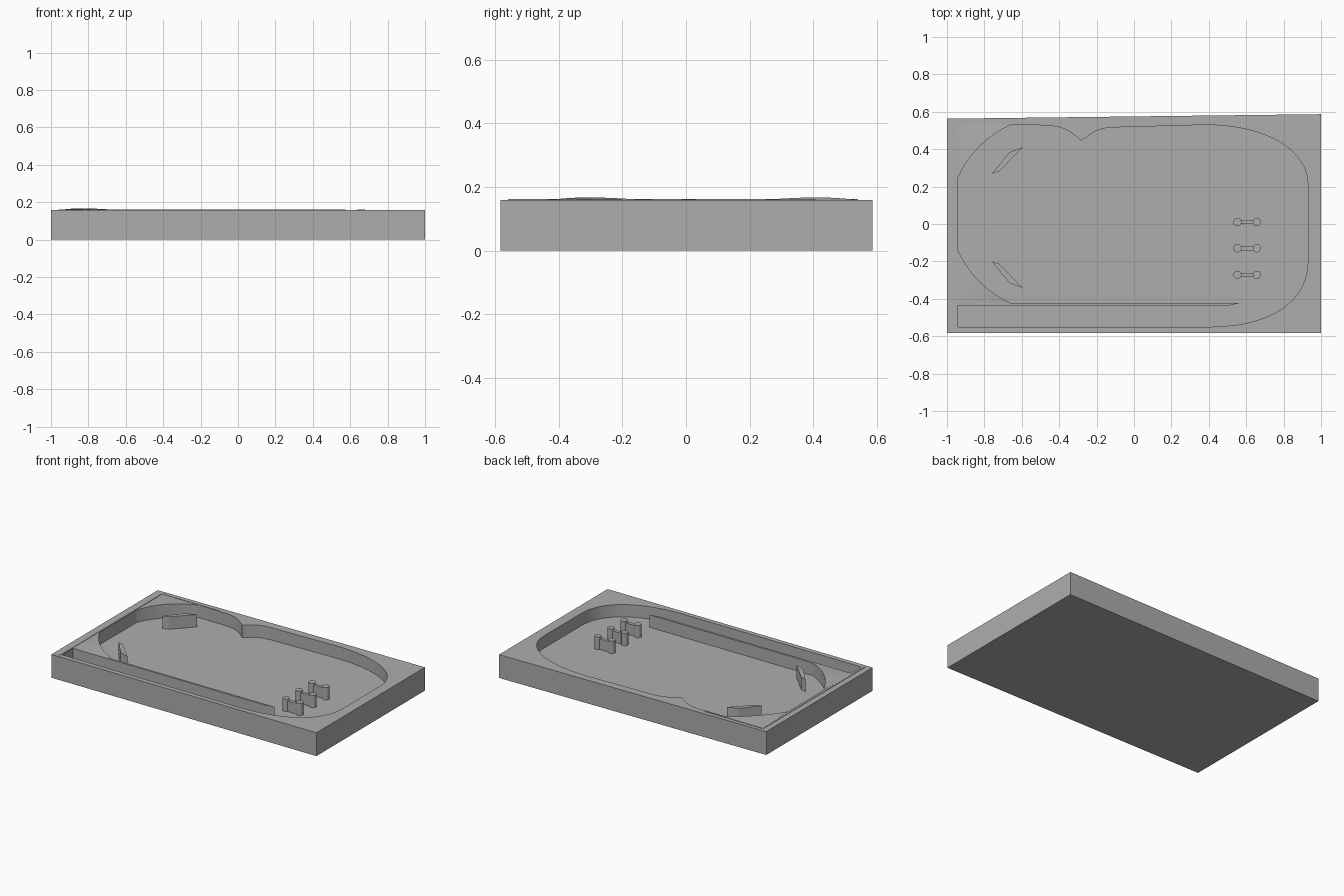
import bpy, bmesh, math
from mathutils import Vector
from mathutils.geometry import interpolate_bezier

cube = bpy.data.objects.get("Cube")
if cube:
    bpy.data.objects.remove(cube, do_unlink=True)

grey = bpy.data.materials.new("plain grey")
grey.use_nodes = True
grey.diffuse_color = (0.42, 0.42, 0.42, 1)
grey.node_tree.nodes["Principled BSDF"].inputs["Base Color"].default_value = (0.42, 0.42, 0.42, 1)

FLOOR = 0.075   # playfield height
TOP = 0.16      # rim height


def finish(name, bm):
    bmesh.ops.recalc_face_normals(bm, faces=bm.faces)
    mesh = bpy.data.meshes.new(name)
    bm.to_mesh(mesh)
    bm.free()
    mesh.materials.append(grey)
    obj = bpy.data.objects.new(name, mesh)
    bpy.context.collection.objects.link(obj)
    return obj


def prism(name, outline, z0, z1):
    bm = bmesh.new()
    base = bm.faces.new([bm.verts.new((x, y, z0)) for x, y in outline])
    side = bmesh.ops.extrude_face_region(bm, geom=[base], use_keep_orig=True)
    moved = [g for g in side["geom"] if isinstance(g, bmesh.types.BMVert)]
    bmesh.ops.translate(bm, verts=moved, vec=(0, 0, z1 - z0))
    return finish(name, bm)


def curve(a, b, c, d, n=14):
    pts = interpolate_bezier(*[Vector((*p, 0)) for p in (a, b, c, d)], n)
    return [(p.x, p.y) for p in pts]


def smooth(obj):
    bpy.ops.object.select_all(action="DESELECT")
    obj.select_set(True)
    bpy.context.view_layer.objects.active = obj
    bpy.ops.object.shade_smooth_by_angle(angle=math.radians(30))


# Tray body with the rounded pocket cut into it
tray = prism("tray", [(-1, -0.583), (1, -0.583), (1, 0.587), (-1, 0.563)], 0, TOP - 0.001)
pocket = [(-0.94, -0.55)]
pocket += curve((0.4, -0.55), (0.72, -0.55), (0.93, -0.42), (0.93, -0.2))
pocket += curve((0.93, 0.21), (0.93, 0.4), (0.7, 0.53), (0.38, 0.53))
pocket += curve((-0.12, 0.516), (-0.21, 0.51), (-0.23, 0.48), (-0.28, 0.445), 8)
pocket += curve((-0.28, 0.445), (-0.34, 0.49), (-0.36, 0.528), (-0.5, 0.528), 8)[1:]
pocket += [(-0.94, 0.528)]
cutter = prism("pocket_cutter", pocket, FLOOR, 0.3)
cutter.hide_render = True
cut = tray.modifiers.new("pocket", "BOOLEAN")
cut.operation = "DIFFERENCE"
cut.solver = "EXACT"
cut.object = cutter
bpy.context.view_layer.objects.active = tray
bpy.ops.object.modifier_apply(modifier=cut.name)
bpy.data.objects.remove(cutter, do_unlink=True)
smooth(tray)


# Filled corners with a curved face and a slightly domed edge
def corner(name, cy, s):
    def at(x, y):
        return (x, cy + s * y)
    arc = curve(at(-0.94, 0.217), at(-0.89, 0.33), at(-0.79, 0.44), at(-0.66, 0.496), 12)
    bm = bmesh.new()
    heights = [TOP + 0.007 * math.sin(math.pi * i / (len(arc) - 1)) for i in range(len(arc))]
    back = at(-0.945, 0.5)
    low = [bm.verts.new((x, y, FLOOR - 0.01)) for x, y in [back] + arc]
    high = [bm.verts.new((*p, z)) for p, z in zip([back] + arc, [TOP] + heights)]
    n = len(low)
    for i in range(n):
        j = (i + 1) % n
        bm.faces.new((low[i], low[j], high[j], high[i]))
    for i in range(1, n - 1):
        bm.faces.new((high[0], high[i], high[i + 1]))
    bm.faces.new(low)
    smooth(finish(name, bm))


corner("back_corner", 0.033, 1)
corner("front_corner", 0.075, -1)

# Launch lane wall with a tapered end
prism("lane_wall", [(-0.945, -0.436), (0.51, -0.436), (0.57, -0.422), (-0.945, -0.422)],
      FLOOR - 0.01, TOP)

# Angled deflectors, mirrored front to back
blade = [(-0.76, 0.235), (-0.72, 0.247), (-0.595, 0.376), (-0.665, 0.35)]
for name, s in (("back_deflector", 1), ("front_deflector", -1)):
    prism(name, [(x, 0.034 + s * y) for x, y in blade], FLOOR - 0.01, TOP)

# Three pairs of posts joined by bars
for i, y in enumerate((0.01, -0.13, -0.272)):
    for side, x in (("right", 0.553), ("left", 0.657)):
        ring = [(x + 0.022 * math.cos(a * math.tau / 24), y + 0.022 * math.sin(a * math.tau / 24))
                for a in range(24)]
        smooth(prism(f"{side}_post_{i + 1}", ring, FLOOR - 0.01, TOP))
    prism(f"post_bar_{i + 1}", [(0.555, y - 0.011), (0.655, y - 0.011),
                                (0.655, y + 0.011), (0.555, y + 0.011)], FLOOR - 0.01, TOP - 0.012)

# Thin raised trim along the rim
prism("end_trim", [(-0.96, -0.56), (-0.945, -0.56), (-0.945, 0.54), (-0.96, 0.54)], TOP - 0.003, TOP + 0.002)
prism("back_trim", [(-0.945, 0.53), (-0.52, 0.53), (-0.52, 0.54), (-0.945, 0.54)], TOP - 0.003, TOP + 0.002)
